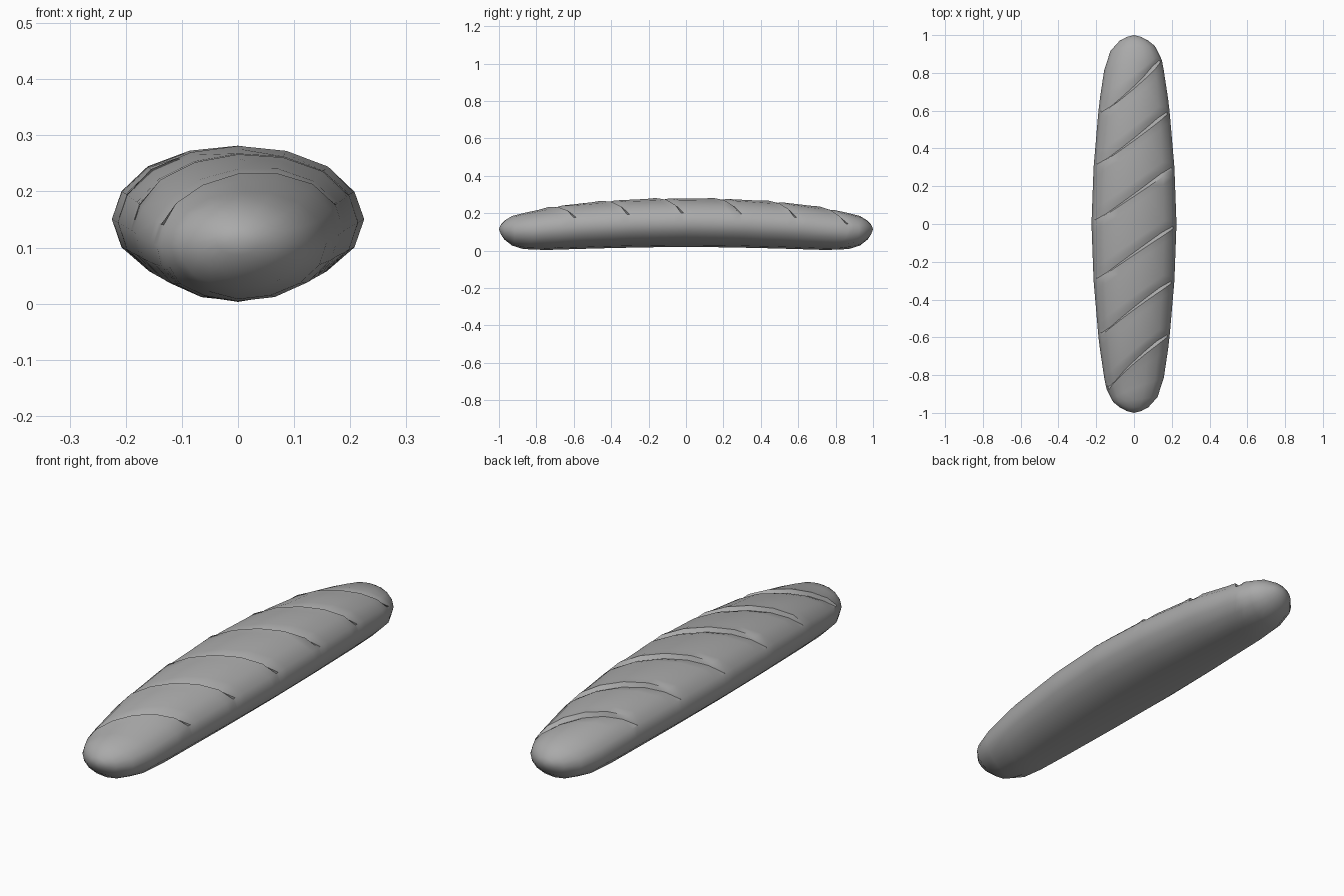
import bpy, bmesh, math

if "Cube" in bpy.data.objects:
    bpy.data.objects.remove(bpy.data.objects["Cube"])

SIDES = 16
# half-length position, half width, top, bottom
PROFILE = [(0, .225, .281, .02), (.3, .214, .274, .016), (.6, .188, .251, .008),
           (.75, .17, .226, .003), (.87, .147, .2, .008), (.94, .113, .182, .03),
           (.985, .058, .15, .072), (1, 0, .115, .115)]
SLASHES = [-.725, -.44, -.15, .16, .455, .73]
# offset along the loaf, height change: raised lip, steep drop, gentle rise
GROOVE = [(-.06, 0), (-.014, .004), (0, -.014), (.025, -.006), (.06, 0)]


def section(y):
    y = min(abs(y), 1)
    for a, b in zip(PROFILE, PROFILE[1:]):
        if y <= b[0]:
            f = (y - a[0]) / (b[0] - a[0])
            return [p + (q - p) * f for p, q in zip(a[1:], b[1:])]


def ring(bm, t, lift):
    """One cross-section, slanted so that its edges follow the slashes."""
    slant = .15 * max(0, min(1, (.95 - abs(t)) / .21))
    verts = []
    for i in range(SIDES):
        ang = math.tau * i / SIDES
        c, s = math.cos(ang), math.sin(ang)
        y = t + slant * c
        width, top, bottom = section(y)
        d = lift * max(0, min(1, (s - .38) / .3))
        mid, half = (top + bottom) / 2, (top - bottom) / 2
        verts.append(bm.verts.new(((width + d) * c, y, mid + (half + d) * s)))
    return verts


# crust material
crust = bpy.data.materials.new("crust_grey")
crust.use_nodes = True
colour = (.4, .4, .4, 1)
crust.diffuse_color = colour
crust.node_tree.nodes["Principled BSDF"].inputs["Base Color"].default_value = colour

# loaf body with slashes
bm = bmesh.new()
rows = [(k + o, d) for k in SLASHES for o, d in GROOVE]
for t in (.87, .93, .97, .99):
    rows += [(t, 0), (-t, 0)]
rings = [ring(bm, t, d) for t, d in sorted(rows)]
for a, b in zip(rings, rings[1:]):
    for i in range(SIDES):
        j = (i + 1) % SIDES
        bm.faces.new((a[i], a[j], b[j], b[i]))

# rounded tips
for end, y in ((rings[0], -1), (rings[-1], 1)):
    tip = bm.verts.new((0, y, PROFILE[-1][2]))
    for i in range(SIDES):
        bm.faces.new((end[i], end[(i + 1) % SIDES], tip))
bmesh.ops.recalc_face_normals(bm, faces=bm.faces)

mesh = bpy.data.meshes.new("bread_loaf")
bm.to_mesh(mesh)
bm.free()
mesh.materials.append(crust)
loaf = bpy.data.objects.new("bread_loaf", mesh)
bpy.context.collection.objects.link(loaf)
bpy.context.view_layer.objects.active = loaf
loaf.select_set(True)
bpy.ops.object.shade_smooth_by_angle(angle=math.radians(40))
